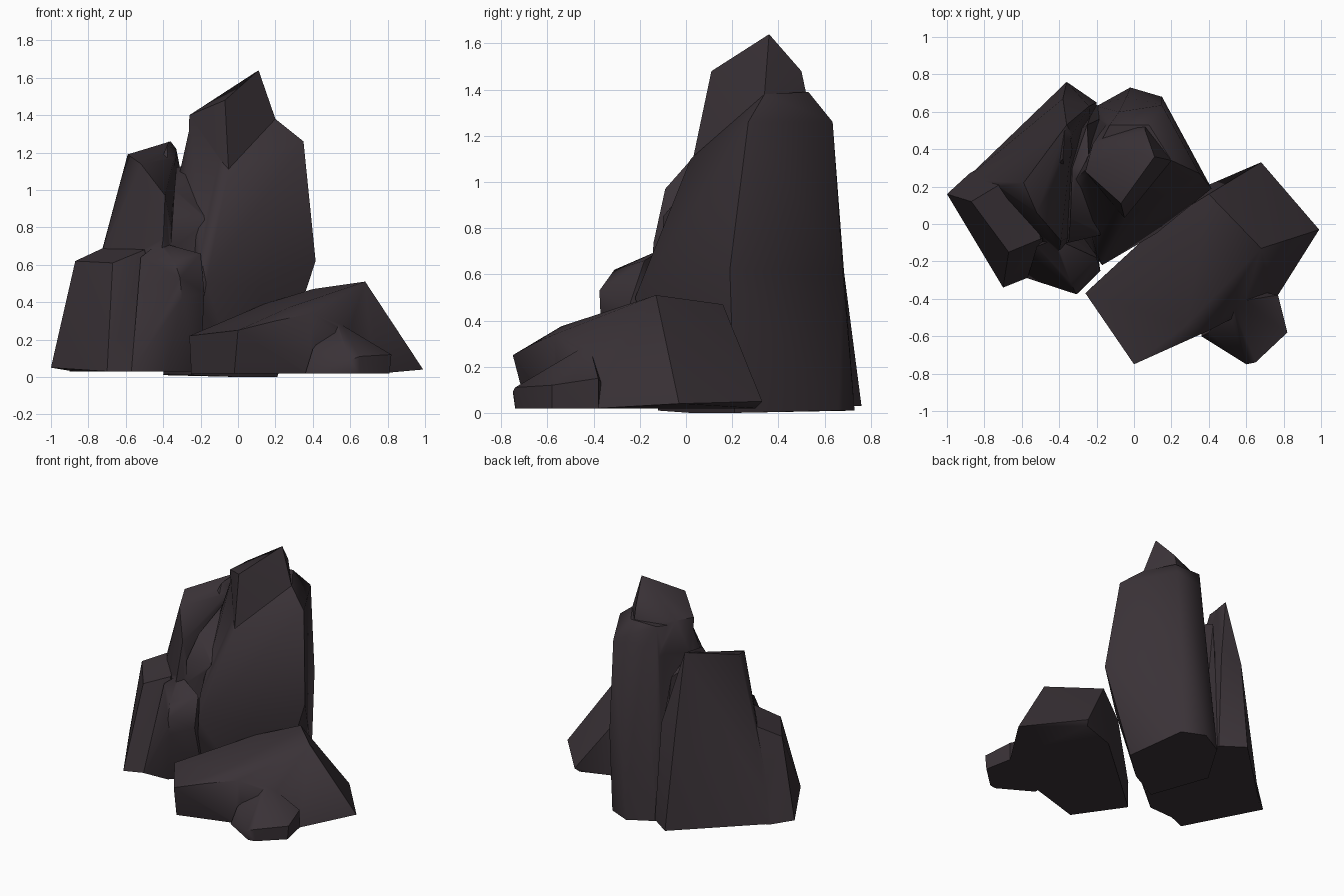
import bpy
import bmesh
from math import radians

default_cube = bpy.data.objects.get("Cube")
if default_cube:
    bpy.data.objects.remove(default_cube, do_unlink=True)

# One dark stone colour for every rock
STONE = (0.042, 0.032, 0.038, 1.0)
stone = bpy.data.materials.new("dark_stone")
stone.use_nodes = True
stone.diffuse_color = STONE
shader = next(n for n in stone.node_tree.nodes if n.type == "BSDF_PRINCIPLED")
shader.inputs["Base Color"].default_value = STONE
shader.inputs["Roughness"].default_value = 0.9


def chunk(name, foot, corners, ground=0.03):
    """Convex rock chunk: a foot outline on the ground plus upper corners."""
    bm = bmesh.new()
    for x, y in foot:
        bm.verts.new((x, y, ground))
    for corner in corners:
        bm.verts.new(corner)
    hull = bmesh.ops.convex_hull(bm, input=bm.verts[:])
    loose = {v for v in hull["geom_interior"] + hull["geom_unused"]
             if isinstance(v, bmesh.types.BMVert)}
    bmesh.ops.delete(bm, geom=list(loose), context="VERTS")
    bmesh.ops.recalc_face_normals(bm, faces=bm.faces[:])
    mesh = bpy.data.meshes.new(name)
    bm.to_mesh(mesh)
    bm.free()
    mesh.materials.append(stone)
    obj = bpy.data.objects.new(name, mesh)
    bpy.context.scene.collection.objects.link(obj)
    return obj


def fuse(name, main, others):
    """Merge overlapping chunks into a single weathered rock."""
    for other in others:
        union = main.modifiers.new("union", "BOOLEAN")
        union.operation = "UNION"
        union.solver = "EXACT"
        union.object = other
    bpy.context.view_layer.update()
    evaluated = main.evaluated_get(bpy.context.evaluated_depsgraph_get())
    merged = bpy.data.meshes.new_from_object(evaluated)
    main.modifiers.clear()
    main.data = merged
    main.name = merged.name = name
    for other in others:
        bpy.data.objects.remove(other, do_unlink=True)
    # Soft facets, with only the strong ridges kept sharp
    merged.shade_smooth()
    merged.set_sharp_from_angle(angle=radians(48))


# Tall spire, undercut on its right side and flared at the front
spire = chunk(
    "spire",
    foot=[(.14, .66), (-.02, .73), (-.2, .63), (-.4, .3), (-.25, -.12)],
    corners=[(.21, .21, 0), (0, .02, 0), (.415, .19, .62), (.36, .25, 1.05),
             (.15, .68, .6), (-.04, .68, .6), (-.17, -.22, .5), (.12, -.05, .48),
             (-.2, -.16, .65), (-.05, .02, 1.1), (.35, .27, 1.26), (.15, .635, 1.26),
             (-.08, .6, 1.25), (-.31, .24, 1.1), (.2, .34, 1.38), (-.25, .3, 1.37),
             (-.13, .53, 1.39), (.08, .53, 1.39)],
    ground=0.01)

# Pointed crown of the spire
crown = chunk(
    "crown",
    foot=[(.2, .34), (.06, .58), (-.13, .56), (-.27, .3), (-.05, .03)],
    corners=[(.11, .36, 1.64), (-.07, .11, 1.48), (-.26, .28, 1.4),
             (-.22, .43, 1.42), (.06, .5, 1.48), (.2, .34, 1.38)],
    ground=1.1)

# Shorter pillar behind and to the side of the spire
pillar = chunk(
    "pillar",
    foot=[(-.36, .76), (-.2, .65), (-.2, 0), (-.5, -.2), (-.9, .24)],
    corners=[(-.38, .67, .72), (-.24, .63, .75), (-.72, .2, .69), (-.4, -.14, .74),
             (-.39, -.09, .97), (-.34, .55, 1.1), (-.36, .53, 1.26), (-.33, .48, 1.22),
             (-.59, .22, 1.19), (-.52, .06, 1.14)])

# Small lip on the pillar top
lip = chunk(
    "lip",
    foot=[(-.33, .5), (-.36, .2), (-.5, .2), (-.45, .45)],
    corners=[(-.35, .52, 1.24), (-.37, .5, 1.26), (-.38, .35, 1.24), (-.33, .4, 1.21)],
    ground=0.9)

# Packed rock filling the gully between spire and pillar
gully = chunk(
    "gully",
    foot=[(-.1, .6), (-.21, .64), (-.45, .4), (-.4, -.1), (-.1, 0)],
    corners=[(-.25, .53, 1.05), (-.33, .3, 1.12), (-.24, .3, 1.14),
             (-.34, .03, 1.0), (-.35, -.1, .85), (-.18, -.06, .85)])

# Low outer step
step = chunk(
    "step",
    foot=[(-.7, -.34), (-.55, -.28), (-.3, 0), (-.5, .5), (-.88, .27)],
    corners=[(-1, .16, .05), (-.87, .12, .62), (-.72, .21, .69), (-.55, .2, .7),
             (-.5, -.08, .68), (-.67, -.15, .61)])

# Buttress leaning out over the front
buttress = chunk(
    "buttress",
    foot=[(-.57, -.29), (-.38, -.28), (-.2, -.12), (-.4, 0)],
    corners=[(-.3, -.37, .42), (-.31, -.375, .53), (-.34, -.31, .62), (-.2, -.18, .66),
             (-.18, -.25, .45), (-.52, -.12, .64), (-.42, -.08, .72)])

fuse("tall_crag", spire, [crown, pillar, lip, gully, step, buttress])

# Wide tilted boulder lying in front
boulder = chunk(
    "boulder",
    foot=[(-.25, -.36), (-.02, -.69), (.38, -.57), (.77, -.38), (.66, .3), (.4, .21)],
    corners=[(.99, -.03, .04), (.68, .33, .05), (-.26, -.37, .22), (0, -.75, .25),
             (.2, -.66, .3), (.4, -.57, .34), (.28, -.54, .375), (.68, -.13, .51),
             (.4, .16, .47), (.14, .0, .39)],
    ground=0.02)

# Knob at the foot of the boulder, ramping up into it
knob = chunk(
    "knob",
    foot=[(.36, -.6), (.6, -.74), (.65, -.73), (.81, -.58), (.77, -.38), (.4, -.3)],
    corners=[(.6, -.75, .09), (.65, -.74, .11), (.82, -.58, .12),
             (.62, -.6, .16), (.77, -.38, .15), (.52, -.42, .3), (.4, -.58, .15)],
    ground=0.02)

fuse("front_boulder", boulder, [knob])
